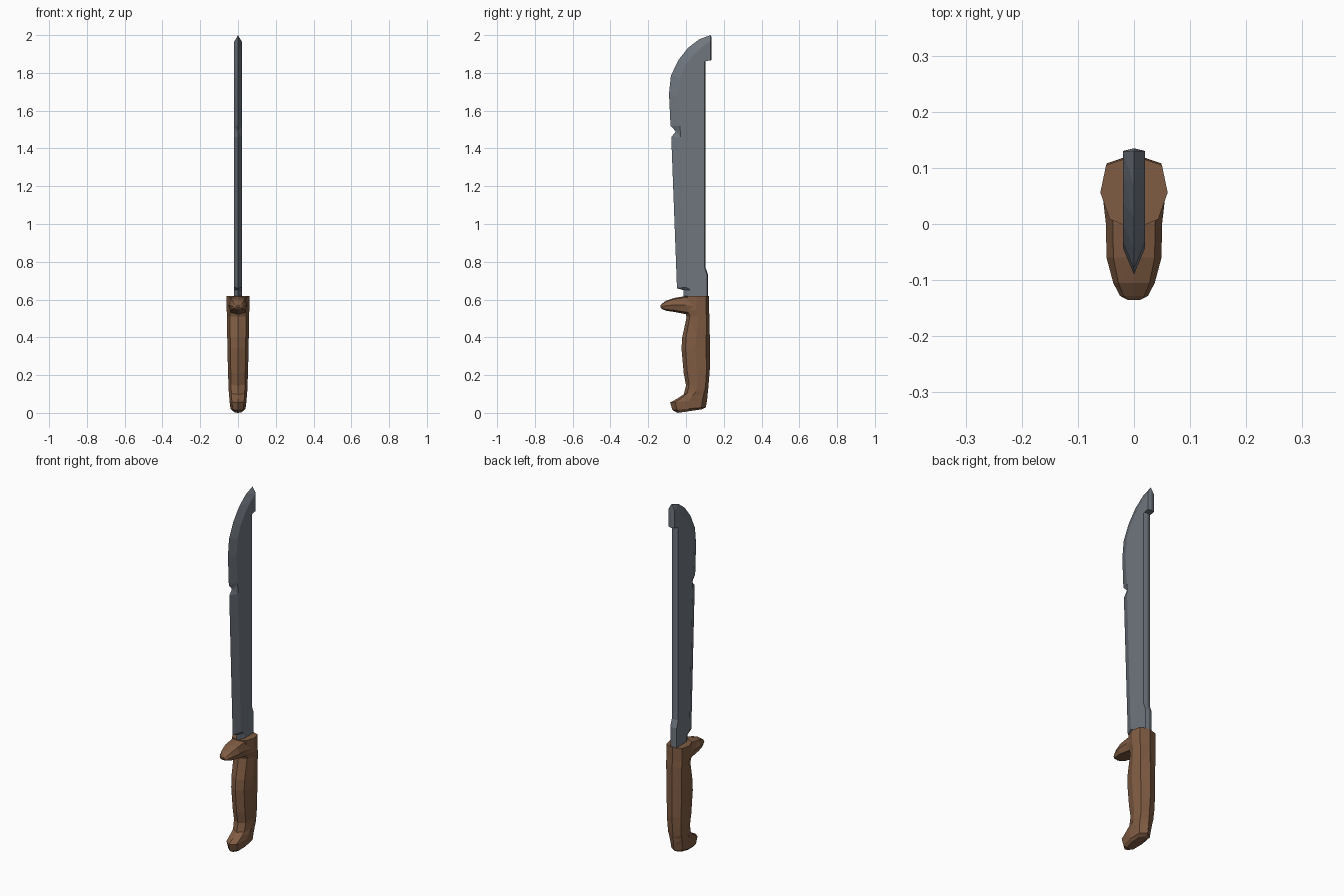
import bpy, bmesh


def material(name, rgb):
    m = bpy.data.materials.new(name)
    m.diffuse_color = (*rgb, 1)
    return m


steel = material("grey steel", (0.16, 0.182, 0.212))
wood = material("brown wood", (0.215, 0.107, 0.056))


def loft(name, rings, mat):
    """Skin a list of equal-length closed rings and cap both ends."""
    bm = bmesh.new()
    vs = [[bm.verts.new(p) for p in r] for r in rings]
    n = len(rings[0])
    for a, b in zip(vs, vs[1:]):
        for i in range(n):
            j = (i + 1) % n
            bm.faces.new((a[i], a[j], b[j], b[i]))
    bm.faces.new(vs[0][::-1])
    bm.faces.new(vs[-1])
    bmesh.ops.remove_doubles(bm, verts=bm.verts, dist=1e-5)
    bmesh.ops.triangulate(bm, faces=[f for f in bm.faces if len(f.verts) > 3])
    bmesh.ops.recalc_face_normals(bm, faces=bm.faces)
    me = bpy.data.meshes.new(name)
    bm.to_mesh(me)
    bm.free()
    me.materials.append(mat)
    ob = bpy.data.objects.new(name, me)
    bpy.context.collection.objects.link(ob)
    return ob


def mirrored(half):
    """Ring from a half outline whose first and last points lie on x = 0."""
    return half + [(-x, y, z) for x, y, z in half[-2:0:-1]]


# blade: cutting edge (y, z), bevel start (y, z), spine (y, z)
T = 0.02
blade = [
    (-0.010, 0.58, 0.025, 0.58, 0.112, 0.58),
    (-0.014, 0.650, 0.025, 0.650, 0.112, 0.65),
    (-0.048, 0.660, 0.000, 0.665, 0.112, 0.73),
    (-0.050, 0.72, -0.004, 0.72, 0.098, 0.77),
    (-0.078, 1.46, -0.030, 1.46, 0.098, 1.46),
    (-0.054, 1.49, -0.030, 1.49, 0.098, 1.49),
    (-0.082, 1.52, -0.033, 1.52, 0.098, 1.52),
    (-0.090, 1.69, -0.042, 1.68, 0.098, 1.68),
    (-0.080, 1.785, -0.032, 1.77, 0.098, 1.76),
    (-0.042, 1.865, -0.002, 1.84, 0.098, 1.865),
    (-0.040, 1.868, 0.000, 1.843, 0.130, 1.867),
    (0.010, 1.932, 0.040, 1.895, 0.130, 1.90),
    (0.070, 1.978, 0.085, 1.938, 0.130, 1.94),
    (0.130, 2.0, 0.129, 1.965, 0.130, 1.967),
]
rings = []
for ye, ze, yb, zb, ys, zs in blade:
    tip = ze == 2.0
    rings.append(mirrored([(0, ye, ze), (T, yb, zb), (T, ys, zs),
                           (0, ys + 0.005, 1.99 if tip else zs)]))
loft("blade", rings, steel)

# grip: front (y, z), back (y, z), half width
grip = [
    (-0.045, 0.003, 0.085, 0.022, 0.026),
    (-0.072, 0.015, 0.105, 0.030, 0.040),
    (-0.084, 0.055, 0.112, 0.070, 0.045),
    (-0.045, 0.076, 0.115, 0.105, 0.047),
    (-0.012, 0.098, 0.118, 0.130, 0.049),
    (0.000, 0.145, 0.122, 0.180, 0.051),
    (-0.012, 0.21, 0.126, 0.23, 0.053),
    (-0.024, 0.34, 0.126, 0.34, 0.056),
    (-0.020, 0.40, 0.126, 0.40, 0.057),
    (0.004, 0.51, 0.124, 0.51, 0.058),
    (-0.010, 0.545, 0.122, 0.545, 0.060),
    (-0.010, 0.62, 0.122, 0.62, 0.060),
]
rings = []
for yf, zf, yb, zb, w in grip:
    at = lambda t, k: (w * k, yf + (yb - yf) * t, zf + (zb - zf) * t)
    rings.append(mirrored([at(0, 0), at(0.14, 0.72), at(0.5, 1),
                           at(0.87, 0.83), at(1, 0)]))
# stand the pommel exactly on the ground
rings[0] = [(x, y, max(0, z - 0.003)) for x, y, z in rings[0]]
loft("grip", rings, wood)

# finger guard: y, bottom z, top z, half width
guard = [
    (0.06, 0.51, 0.619, 0.057),
    (0.00, 0.522, 0.619, 0.050),
    (-0.06, 0.534, 0.609, 0.049),
    (-0.105, 0.541, 0.594, 0.037),
    (-0.128, 0.550, 0.577, 0.025),
    (-0.135, 0.560, 0.570, 0.012),
]
rings = []
for y, zb, zt, w in guard:
    h = zt - zb
    rings.append(mirrored([(0, y, zt), (w * 0.75, y, zt - h * 0.08),
                           (w, y, zb + h * 0.5), (w * 0.8, y, zb + h * 0.12),
                           (0, y, zb)]))
loft("finger_guard", rings, wood)
